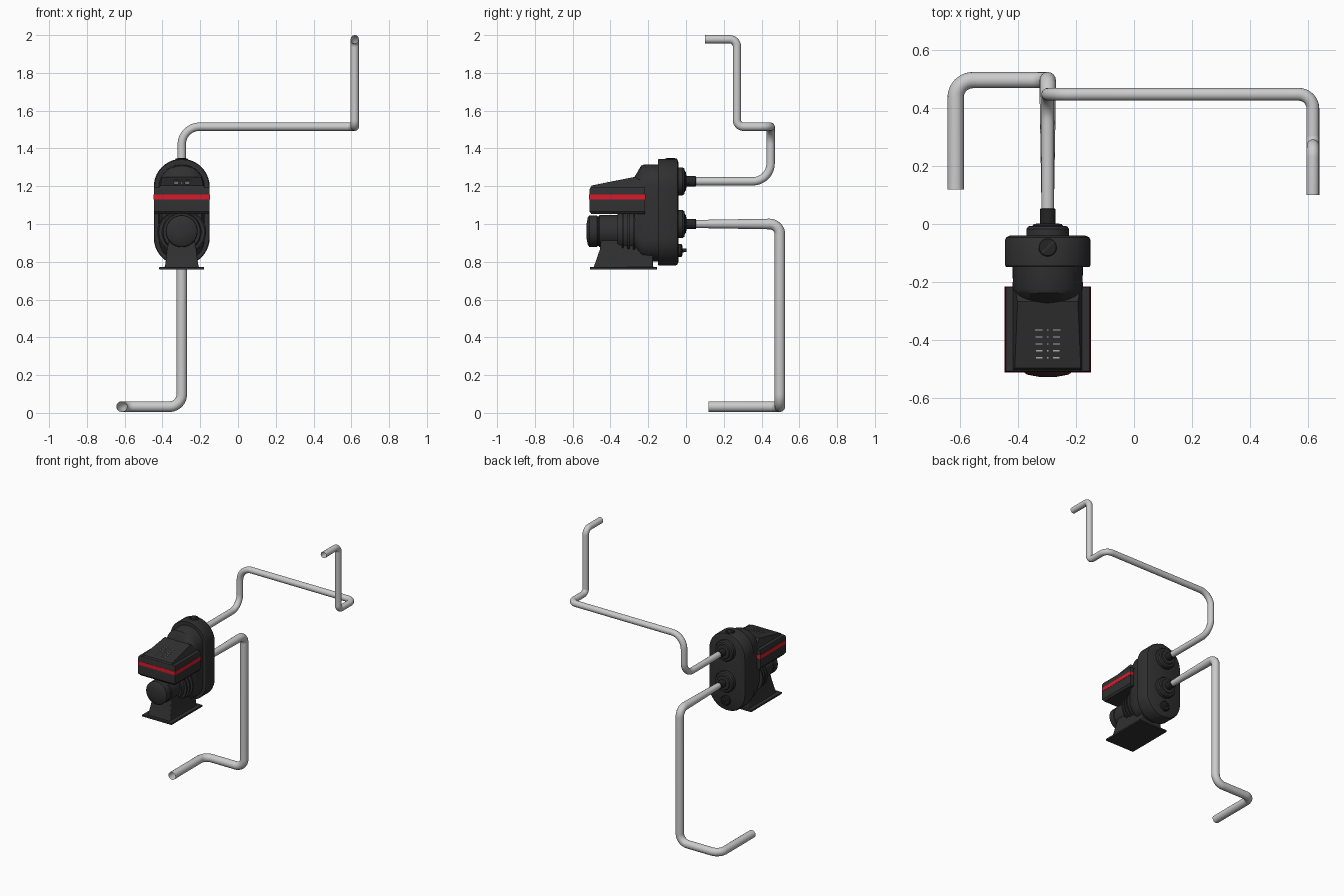
import bpy, bmesh, math
from mathutils import Vector

if "Cube" in bpy.data.objects:
    bpy.data.objects.remove(bpy.data.objects["Cube"])

CX = -0.298  # pump centre line


def material(name, rgb):
    m = bpy.data.materials.new(name)
    m.diffuse_color = (*rgb, 1)
    m.use_nodes = True
    m.node_tree.nodes["Principled BSDF"].inputs["Base Color"].default_value = m.diffuse_color
    return m


DARK = material("dark_casing", (0.03, 0.03, 0.03))
BLACK = material("black_fitting", (0.018, 0.018, 0.018))
RED = material("red_trim", (0.7, 0.01, 0.025))
PALE = material("pale_slot", (0.4, 0.4, 0.4))


def finish(ob, mat=None, bevel=0):
    if mat:
        ob.data.materials.append(mat)
    if bevel:
        b = ob.modifiers.new("bevel", 'BEVEL')
        b.width, b.segments, b.limit_method = bevel, 2, 'ANGLE'
    bpy.ops.object.select_all(action='DESELECT')
    ob.select_set(True)
    bpy.context.view_layer.objects.active = ob
    bpy.ops.object.shade_smooth_by_angle(angle=math.radians(32))
    return ob


def loft(name, rings, mat=DARK, bevel=0):
    """Skin a list of equal-length closed rings and cap both ends."""
    bm = bmesh.new()
    vs = [[bm.verts.new(p) for p in r] for r in rings]
    n = len(vs[0])
    for a, b in zip(vs, vs[1:]):
        for i in range(n):
            j = (i + 1) % n
            bm.faces.new((a[i], a[j], b[j], b[i]))
    bm.faces.new(vs[0])
    bm.faces.new(vs[-1])
    bmesh.ops.recalc_face_normals(bm, faces=bm.faces)
    me = bpy.data.meshes.new(name)
    bm.to_mesh(me)
    bm.free()
    ob = bpy.data.objects.new(name, me)
    bpy.context.collection.objects.link(ob)
    return finish(ob, mat, bevel)


def stadium(y, hw, lo, hi, n=20):
    pts = []
    for start, cz in ((0, hi - hw), (math.pi, lo + hw)):
        for i in range(n + 1):
            a = start + math.pi * i / n
            pts.append((CX + hw * math.cos(a), y, cz + hw * math.sin(a)))
    return pts


def turned(name, c, profile, axis='Y', mat=DARK, n=40):
    """Revolve (position, radius) pairs about an axis through c."""
    rings = []
    for t, r in profile:
        ring = []
        for i in range(n):
            a = 2 * math.pi * i / n
            u, v = r * math.cos(a), r * math.sin(a)
            ring.append((c[0] + u, t, c[1] + v) if axis == 'Y' else (c[0] + u, c[1] + v, t))
        rings.append(ring)
    return loft(name, rings, mat)


def rect(hw, y0, y1, z, z1=None):
    z1 = z if z1 is None else z1
    return [(CX - hw, y0, z), (CX + hw, y0, z), (CX + hw, y1, z1), (CX - hw, y1, z1)]


def box(name, hw, y0, y1, z0, z1, mat=DARK, bevel=0):
    return loft(name, [rect(hw, y0, y1, z0), rect(hw, y0, y1, z1)], mat, bevel)


def pipe(name, pts, bends, r, r_start=None):
    """Open round tube along a path with filleted corners."""
    pts = [Vector(p) for p in pts]
    path = [(pts[0], r_start or r)]
    for i, f in enumerate(bends, 1):
        d0 = (pts[i - 1] - pts[i]).normalized()
        d1 = (pts[i + 1] - pts[i]).normalized()
        c = pts[i] + (d0 + d1) * f
        for k in range(13):
            a = math.pi / 2 * k / 12
            path.append((c - d1 * f * math.cos(a) - d0 * f * math.sin(a), r))
    path.append((pts[-1], r))
    cu = bpy.data.curves.new(name, 'CURVE')
    cu.dimensions, cu.bevel_depth, cu.bevel_resolution = '3D', 1, 6
    sp = cu.splines.new('POLY')
    sp.points.add(len(path) - 1)
    for q, (p, rad) in zip(sp.points, path):
        q.co, q.radius = (*p, 1), rad
    ob = bpy.data.objects.new(name, cu)
    bpy.context.collection.objects.link(ob)
    bpy.ops.object.select_all(action='DESELECT')
    ob.select_set(True)
    bpy.context.view_layer.objects.active = ob
    bpy.ops.object.convert(target='MESH')
    finish(bpy.context.view_layer.objects.active)


# Pipes
pipe("inlet_pipe", [(CX, 0.03, 1.0), (CX, 0.497, 1.0), (CX, 0.497, 0.033),
                    (-0.616, 0.497, 0.033), (-0.616, 0.12, 0.033)],
     [0.055, 0.065, 0.06], 0.028, 0.021)
pipe("outlet_pipe", [(CX, 0.03, 1.226), (CX, 0.448, 1.226), (CX, 0.448, 1.515),
                     (0.618, 0.448, 1.515), (0.618, 0.27, 1.515),
                     (0.618, 0.27, 1.978), (0.618, 0.10, 1.978)],
     [0.095, 0.095, 0.05, 0.035, 0.04], 0.022)

# Pump housing: rear plate and stepped front body with sloped nose
loft("rear_housing", [stadium(-0.148, 0.144, 0.784, 1.341), stadium(-0.142, 0.148, 0.78, 1.345),
                      stadium(-0.056, 0.148, 0.78, 1.345), stadium(-0.046, 0.143, 0.785, 1.34),
                      stadium(-0.040, 0.130, 0.798, 1.327)])
loft("front_body", [stadium(-0.13, 0.122, 0.80, 1.316), stadium(-0.225, 0.120, 0.803, 1.314),
                    stadium(-0.238, 0.115, 0.81, 1.308), stadium(-0.272, 0.105, 0.85, 1.25)])

# Motor
turned("motor_rear", (CX, 0.958), [(-0.22, 0.108), (-0.34, 0.104), (-0.362, 0.098)])
turned("motor_barrel", (CX, 0.962), [(-0.34, 0.085), (-0.458, 0.085), (-0.462, 0.079), (-0.468, 0.079),
                                     (-0.472, 0.083), (-0.512, 0.083), (-0.52, 0.072), (-0.528, 0.03)])
for s, side in ((-1, "left"), (1, "right")):
    for k in range(3):
        turned(f"{side}_motor_rib_{k}", (CX + s * 0.018, 0.958),
               [(-0.27 - k * 0.03, 0.112 - k * 0.004), (-0.28 - k * 0.03, 0.112 - k * 0.004)])

# Control hood with trim stripe and sloped lid
loft("control_hood", [rect(0.138, -0.50, -0.217, 1.052), rect(0.148, -0.511, -0.217, 1.066),
                      rect(0.148, -0.511, -0.217, 1.182), rect(0.144, -0.507, -0.217, 1.194)])
box("red_stripe", 0.1495, -0.5125, -0.2155, 1.131, 1.157, RED)
loft("hood_lid", [rect(0.122, -0.507, -0.20, 1.185), rect(0.118, -0.503, -0.20, 1.198),
                  [(CX - 0.114, -0.498, 1.204), (CX + 0.114, -0.498, 1.204),
                   (CX + 0.104, -0.268, 1.25), (CX - 0.104, -0.268, 1.25)]])

# Indicator slots on the lid
for k in range(5):
    y = -0.366 - k * 0.024
    z = 1.25 - (-0.268 - y) * 0.2
    for x0, x1 in ((-0.044 + k * 0.001, -0.018), (-0.003, 0.003), (0.018, 0.044 - k * 0.001)):
        loft(f"lid_slot_{k}", [[(CX + a, y + b, z + h) for a, b in
                               ((x0, -0.002), (x1, -0.002), (x1, 0.002), (x0, 0.002))]
                              for h in (-0.004, 0.003)], PALE)

# Foot
loft("pedestal", [rect(0.092, -0.49, -0.172, 0.768), rect(0.086, -0.482, -0.176, 0.79),
                  rect(0.078, -0.455, -0.176, 0.868), rect(0.066, -0.448, -0.176, 0.93)], DARK, 0.006)
box("base_plate", 0.119, -0.508, -0.154, 0.759, 0.772, DARK, 0.002)

# Pipe ports, drain plug and filler cap
for name, z in (("inlet", 1.0), ("outlet", 1.226)):
    turned(name + "_flange", (CX, z), [(-0.06, 0.074), (-0.018, 0.074), (-0.008, 0.067),
                                       (-0.006, 0.052), (0.0, 0.048), (0.002, 0.03)])
    turned(name + "_union", (CX, z), [(-0.005, 0.027), (0.051, 0.027), (0.053, 0.024)], mat=BLACK)
turned("drain_plug", (CX, 0.86), [(-0.05, 0.035), (-0.026, 0.035), (-0.02, 0.029), (-0.019, 0.01),
                                  (0.002, 0.009)], mat=BLACK)
turned("filler_cap", (CX, -0.08), [(1.31, 0.032), (1.345, 0.032), (1.348, 0.029)], 'Z', BLACK)
loft("filler_cap_slot", [[(CX + a, -0.08 + b, z) for a, b in
                         ((-0.022, -0.018), (-0.018, -0.022), (0.022, 0.018), (0.018, 0.022))]
                        for z in (1.345, 1.350)], DARK)
